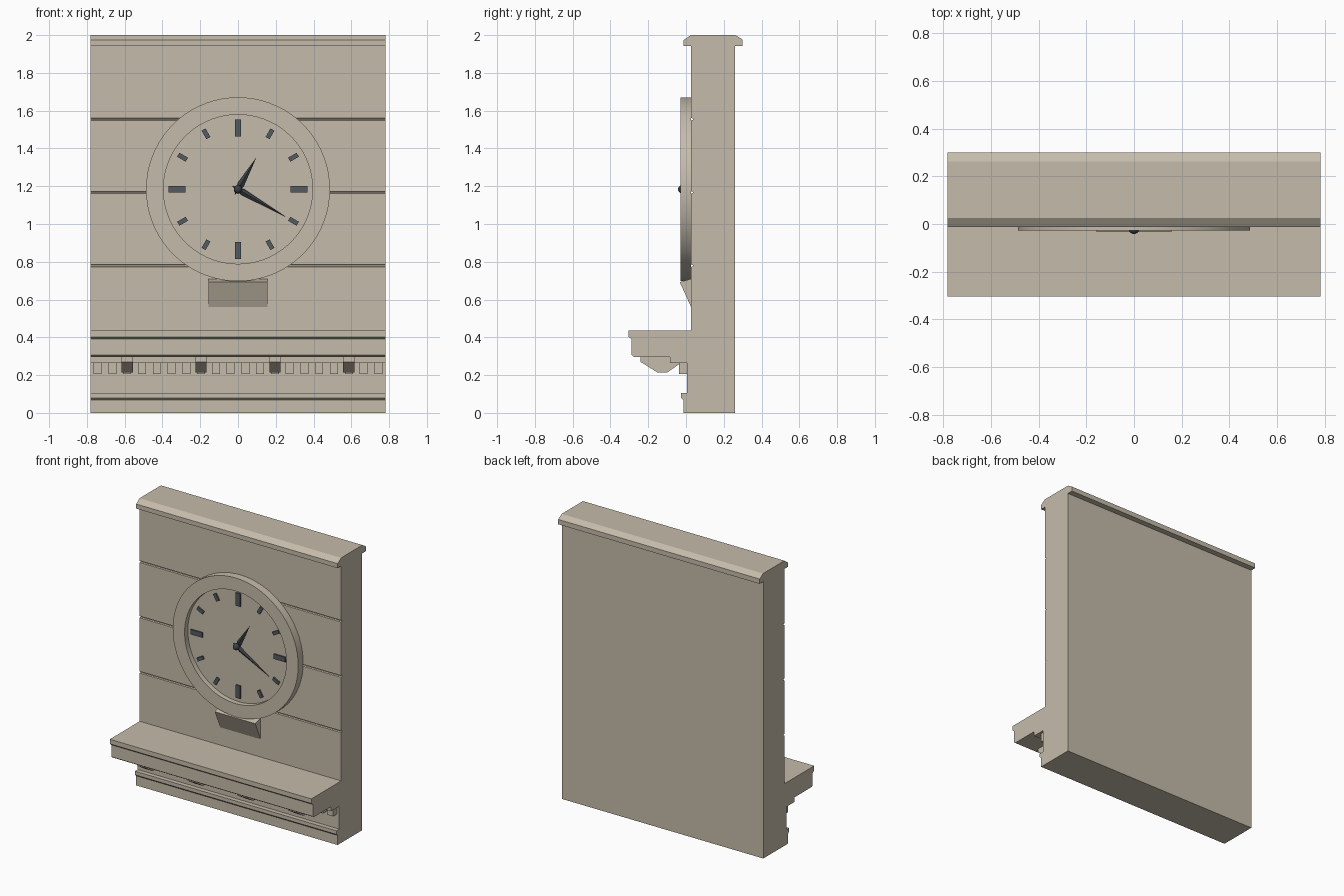
import bpy, bmesh
from math import sin, cos, pi, radians
from mathutils import Matrix, Vector

cube = bpy.data.objects.get("Cube")
if cube:
    bpy.data.objects.remove(cube, do_unlink=True)

HALF = 0.782        # half width of the block
WALL = 0.027        # front plane of the wall
CLOCK = Vector((0, 0, 1.184))
DIAL = 0.008        # front plane of the dial


def material(name, rgb):
    mat = bpy.data.materials.new(name)
    mat.use_nodes = True
    mat.diffuse_color = (*rgb, 1)
    mat.node_tree.nodes["Principled BSDF"].inputs["Base Color"].default_value = (*rgb, 1)
    return mat


stone = material("warm_stone", (0.56, 0.50, 0.405))
slate = material("slate_marks", (0.09, 0.105, 0.115))
iron = material("dark_iron", (0.045, 0.052, 0.06))


def finish(name, bm, mat, smooth=False):
    bmesh.ops.remove_doubles(bm, verts=bm.verts, dist=1e-5)
    bmesh.ops.recalc_face_normals(bm, faces=bm.faces)
    mesh = bpy.data.meshes.new(name)
    bm.to_mesh(mesh)
    bm.free()
    mesh.materials.append(mat)
    obj = bpy.data.objects.new(name, mesh)
    bpy.context.collection.objects.link(obj)
    if smooth:
        bpy.ops.object.select_all(action="DESELECT")
        obj.select_set(True)
        bpy.context.view_layer.objects.active = obj
        bpy.ops.object.shade_smooth_by_angle(angle=radians(35))
    return obj


def add_prism(bm, profile, x0, x1):
    """Extrude a (y, z) profile along x."""
    face = bm.faces.new([bm.verts.new((x0, y, z)) for y, z in profile])
    out = bmesh.ops.extrude_face_region(bm, geom=[face], use_keep_orig=True)
    verts = [g for g in out["geom"] if isinstance(g, bmesh.types.BMVert)]
    bmesh.ops.translate(bm, verts=verts, vec=(x1 - x0, 0, 0))


def prism(name, profile, x0, x1, mat=stone):
    bm = bmesh.new()
    add_prism(bm, profile, x0, x1)
    return finish(name, bm, mat)


def lathe(name, profile, mat, segments=72):
    """Spin an (r, y) profile around the clock's axis."""
    bm = bmesh.new()
    verts = [bm.verts.new((r, y, 0)) for r, y in profile]
    edges = [bm.edges.new(pair) for pair in zip(verts, verts[1:])]
    bmesh.ops.spin(bm, geom=verts + edges, cent=(0, 0, 0), axis=(0, 1, 0),
                   angle=2 * pi, steps=segments)
    bmesh.ops.translate(bm, verts=bm.verts, vec=CLOCK)
    return finish(name, bm, mat, smooth=True)


# Wall with base moulding, frieze and three V grooves
wall = [(0.26, 0), (-0.012, 0), (-0.012, 0.067), (-0.026, 0.08), (-0.026, 0.105),
        (0.005, 0.105), (0.005, 0.27), (WALL, 0.27)]
for z in (0.779, 1.167, 1.555):
    wall += [(WALL, z - 0.006), (WALL + 0.01, z - 0.003),
             (WALL + 0.01, z + 0.003), (WALL, z + 0.006)]
wall += [(WALL, 1.942), (0.26, 1.942)]
prism("wall", wall, -HALF, HALF)

# Coping on top
prism("coping", [(-0.012, 1.942), (-0.012, 1.974), (0.026, 2.0), (0.262, 2.0),
                 (0.30, 1.976), (0.30, 1.942)], -HALF, HALF)

# Projecting shelf with lip and bed moulding
prism("shelf", [(WALL, 0.435), (-0.304, 0.435), (-0.304, 0.403), (-0.288, 0.39),
                (-0.288, 0.306), (-0.276, 0.297), (-0.085, 0.297), (-0.085, 0.265),
                (WALL, 0.265)], -HALF, HALF)

# Row of dentils, with a corbel at every fifth one
PITCH = 2 * HALF / 20
dentils, corbels = bmesh.new(), bmesh.new()
for i in range(20):
    x = -HALF + (i + 0.5) * PITCH
    add_prism(dentils, [(0.01, 0.265), (-0.037, 0.265), (-0.037, 0.205), (0.01, 0.205)],
              x - 0.021, x + 0.021)
    if i % 5 == 2:
        add_prism(corbels, [(-0.04, 0.297), (-0.24, 0.297), (-0.24, 0.27), (-0.153, 0.215),
                            (-0.098, 0.215), (-0.04, 0.255)], x - 0.03, x + 0.03)
finish("dentils", dentils, stone)
finish("corbels", corbels, stone)

# Wedge bracket below the clock
prism("clock_bracket", [(WALL, 0.56), (-0.033, 0.692), (WALL, 0.71)], -0.157, 0.157)

# Clock surround and recessed dial
lathe("clock_ring", [(0.487, WALL), (0.487, -0.028), (0.395, -0.028), (0.395, DIAL)], stone)
lathe("clock_dial", [(0.395, DIAL), (0, DIAL)], stone)

# Hour marks, larger at the quarters
marks = bmesh.new()
for hour in range(12):
    length, width, radius = (0.09, 0.034, 0.323) if hour % 3 == 0 else (0.052, 0.024, 0.339)
    turn = Matrix.Rotation(hour * pi / 6, 4, "Y")
    place = Matrix.Translation(CLOCK) @ turn @ Matrix.Translation((0, DIAL - 0.004, radius))
    bmesh.ops.create_cube(marks, size=1,
                          matrix=place @ Matrix.Diagonal((width, 0.012, length, 1)))
finish("hour_marks", marks, slate)


def hand(name, degrees, length, half_width, y):
    """Tapered hand with a raised centre ridge."""
    bm = bmesh.new()
    outline = [(0, -0.035), (half_width, 0.03), (0, length), (-half_width, 0.03)]
    base = [bm.verts.new((x, 0, z)) for x, z in outline]
    peak = bm.verts.new((0, -0.012, 0.03))
    bm.faces.new(base)
    for a, b in zip(base, base[1:] + base[:1]):
        bm.faces.new((a, b, peak))
    bm.transform(Matrix.Translation(CLOCK + Vector((0, y, 0)))
                 @ Matrix.Rotation(radians(degrees), 4, "Y"))
    return finish(name, bm, iron)


# Hands and domed hub
hand("hour_hand", 30, 0.195, 0.019, -0.006)
hand("minute_hand", 120, 0.294, 0.017, -0.012)
dome = [(0.022 * sin(a), -0.02 - 0.022 * cos(a)) for a in [k * pi / 12 for k in range(7)]]
lathe("hub", dome + [(0.016, DIAL)], iron, segments=24)
